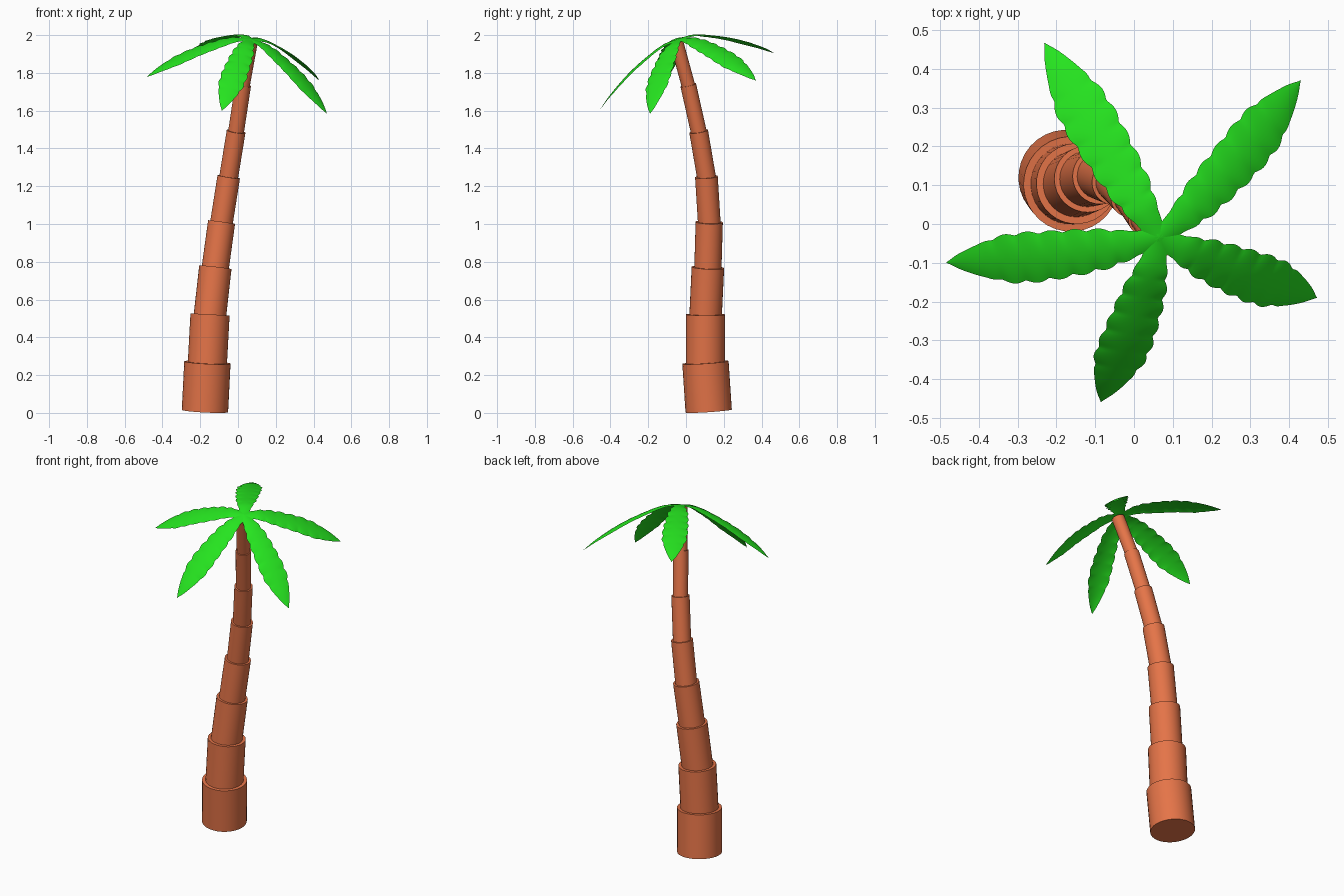
import bpy, bmesh, math
from mathutils import Vector, Matrix

if "Cube" in bpy.data.objects:
    bpy.data.objects.remove(bpy.data.objects["Cube"])


def material(name, color):
    m = bpy.data.materials.new(name)
    m.diffuse_color = (*color, 1)
    m.use_nodes = True
    m.node_tree.nodes["Principled BSDF"].inputs["Base Color"].default_value = m.diffuse_color
    return m


def finish(name, bm, mat):
    me = bpy.data.meshes.new(name)
    bm.to_mesh(me)
    bm.free()
    me.materials.append(mat)
    ob = bpy.data.objects.new(name, me)
    bpy.context.collection.objects.link(ob)
    for p in me.polygons:
        p.use_smooth = True
    return ob


def interp(pts, t):
    # Catmull-Rom interpolation through (position, value) points
    for i in range(len(pts) - 1):
        (a, va), (b, vb) = pts[i], pts[i + 1]
        if t <= b or i == len(pts) - 2:
            p0 = pts[max(i - 1, 0)]
            p3 = pts[min(i + 2, len(pts) - 1)]
            ma = (vb - p0[1]) / (b - p0[0]) * (b - a)
            mb = (p3[1] - va) / (p3[0] - a) * (b - a)
            s = (t - a) / (b - a)
            return ((2*s**3 - 3*s*s + 1) * va + (s**3 - 2*s*s + s) * ma
                    + (3*s*s - 2*s**3) * vb + (s**3 - s*s) * mb)


bark = material("bark", (0.78, 0.175, 0.065))
green = material("leaf_green", (0.019, 0.78, 0.014))

# Trunk: stacked, narrowing cylinders along a bent path
path = [(-0.175, 0.12, 0.01), (-0.162, 0.103, 0.267), (-0.148, 0.104, 0.521),
        (-0.120, 0.116, 0.77), (-0.087, 0.123, 1.01), (-0.049, 0.108, 1.25),
        (-0.010, 0.067, 1.49), (0.027, 0.012, 1.735), (0.069, -0.051, 1.966)]
radii = [0.123, 0.104, 0.086, 0.072, 0.060, 0.050, 0.042, 0.036]
for i, r in enumerate(radii):
    a, b = Vector(path[i]), Vector(path[i + 1])
    d = (b - a).normalized()
    if i:
        a = a - d * 0.015
    bm = bmesh.new()
    mtx = Matrix.Translation((a + b) / 2) @ d.to_track_quat('Z', 'Y').to_matrix().to_4x4()
    bmesh.ops.create_cone(bm, cap_ends=True, segments=32, radius1=r, radius2=r,
                          depth=(b - a).length, matrix=mtx)
    ob = finish(f"trunk_segment_{i + 1}", bm, bark)
    bpy.context.view_layer.objects.active = ob
    ob.select_set(True)
    bpy.ops.object.shade_smooth_by_angle(angle=math.radians(40))
    ob.select_set(False)

# Crown frame: tilted with the top of the trunk
apex = Vector((0.065, -0.036, 1.981))
axis = Vector((0.165, -0.285, 0.944)).normalized()
out = Vector((-0.545, -0.06, -0.21))
out = (out - axis * out.dot(axis)).normalized()

# Leaf curves: drop and half width along the outward distance
drop = [(0, 0), (0.09, -0.009), (0.187, -0.046), (0.315, -0.110), (0.45, -0.200), (0.526, -0.264)]
width = [(0, 0.022), (0.07, 0.036), (0.14, 0.052), (0.25, 0.063), (0.36, 0.066),
         (0.43, 0.050), (0.49, 0.024), (0.526, 0.0)]
ROWS, COLS = 90, 10
for k, angle in enumerate((0, 65, 137, 205, 286)):
    u = Matrix.Rotation(math.radians(angle), 3, axis) @ out
    side = axis.cross(u)
    bm = bmesh.new()
    rows = []
    for i in range(ROWS + 1):
        t = 0.526 * i / ROWS
        # scalloped edge with a matching ripple, fading near both ends
        fade = max(0, min(1, (t - 0.05) / 0.06, (0.44 - t) / 0.04))
        wave = abs(math.sin(math.pi * t / 0.058)) - 0.5
        w = max(interp(width, t) + 0.009 * fade * wave, 0.0005)
        z = interp(drop, t)
        row = []
        for j in range(COLS + 1):
            s = 2 * j / COLS - 1
            lift = -0.011 * s * s * (w / 0.07) + 0.003 * fade * wave * s * s
            row.append(bm.verts.new(apex + u * t + side * (s * w) + axis * (z + lift)))
        rows.append(row)
    for i in range(ROWS):
        for j in range(COLS):
            bm.faces.new((rows[i][j], rows[i + 1][j], rows[i + 1][j + 1], rows[i][j + 1]))
    finish(f"palm_leaf_{k + 1}", bm, green)
